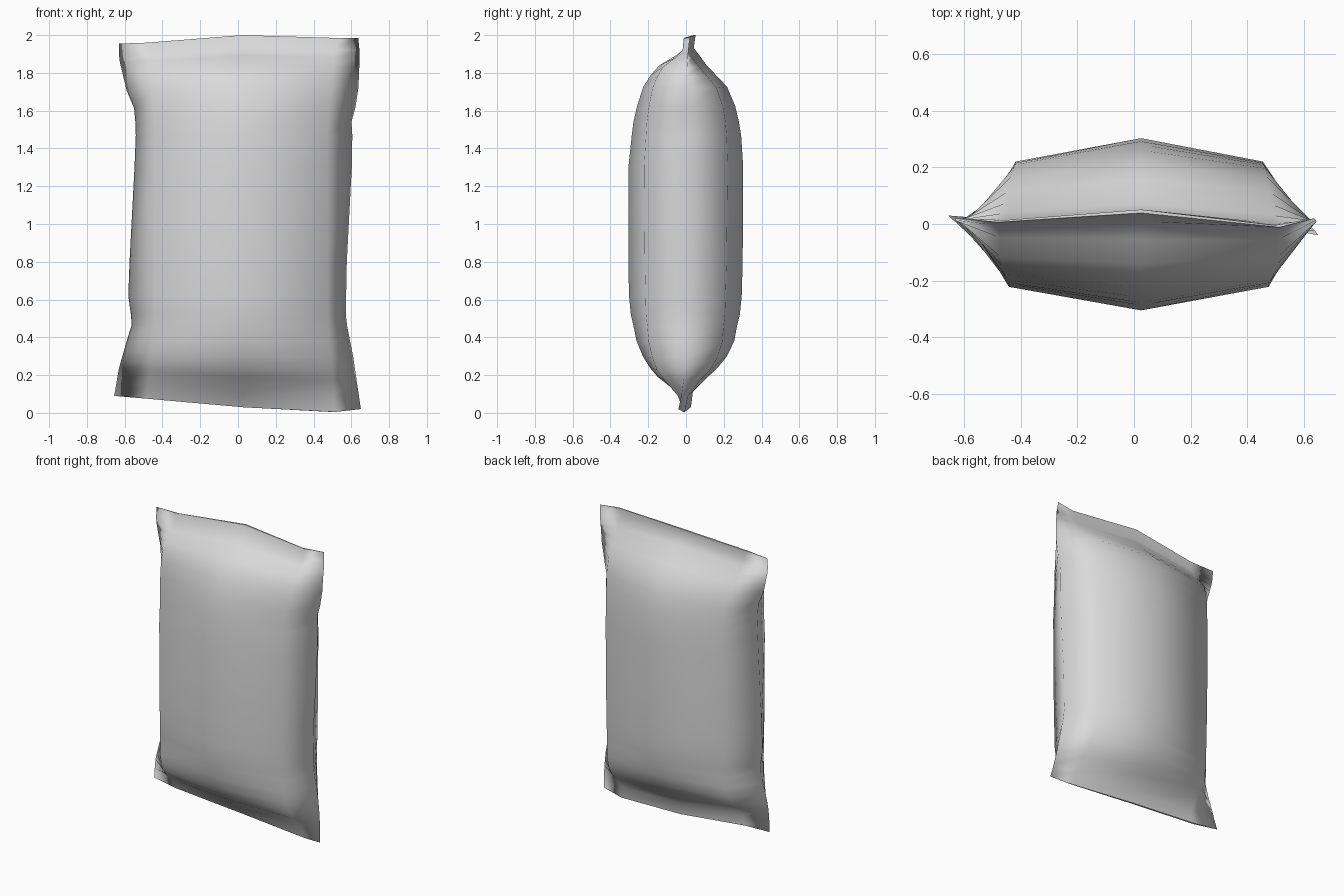
import bpy
import bmesh

default_cube = bpy.data.objects.get("Cube")
if default_cube:
    bpy.data.objects.remove(default_cube, do_unlink=True)


def make_material(name, colour):
    material = bpy.data.materials.new(name)
    material.use_nodes = True
    material.diffuse_color = colour
    material.node_tree.nodes["Principled BSDF"].inputs["Base Color"].default_value = colour
    return material


def sample(profile, height):
    """Linear lookup in a list of (height, value) pairs."""
    for (low, a), (high, b) in zip(profile, profile[1:]):
        if height <= high:
            factor = max(0, (height - low) / (high - low))
            return a + (b - a) * factor
    return profile[-1][1]


# Outlines of the side seams
left_edge = [(0, -.66), (.2, -.63), (.4, -.58), (.47, -.56), (.65, -.585), (1, -.56),
             (1.5, -.54), (1.62, -.55), (1.7, -.585), (1.9, -.63), (2, -.63)]
right_edge = [(0, .655), (.3, .61), (.5, .57), (1, .58), (1.4, .61), (1.55, .6),
              (1.66, .635), (1.9, .645), (2, .635)]

# Swelling of the pouch: height, depth to the front, depth to the back
swelling = [(.03, .006, .006), (.11, .06, .025), (.19, .155, .11), (.24, .195, .165),
            (.3, .23, .215), (.38, .262, .255), (.46, .278, .27), (.52, .292, .285),
            (.62, .302, .295), (.8, .305, .3), (1.3, .305, .303), (1.47, .287, .292),
            (1.54, .278, .28), (1.62, .26, .26), (1.72, .23, .213), (1.78, .195, .15),
            (1.83, .155, .095), (1.88, .075, .05), (1.92, .02, .012), (1.985, .006, .006)]
corner_share = [(.1, .6), (.24, .78), (.6, .71), (1.4, .73), (1.83, .78), (1.95, .6)]

# Waviness of the sealed ends, one value per column from left to right
top_rise = [-.03, -.025, .015, 0, 0]
top_wave = [.02, .01, .045, -.008, .02]
bottom_rise = [.06, .045, 0, -.025, -.01]
bottom_wave = [.03, .01, .02, -.01, -.04]


def column_point(column, height, side, depth):
    top = max(0, (height - 1.5) / .485)
    bottom = max(0, (.5 - height) / .47)
    corner = sample(corner_share, height)
    flare = .04 * max(top, bottom)
    x = [sample(left_edge, height), -.43 + .012 * side - flare, .025,
         .465 - .01 * side + flare, sample(right_edge, height)][column]
    share = [0, corner, 1, corner, 0][column]
    y = side * depth * share + top_wave[column] * top ** 3 + bottom_wave[column] * bottom ** 3
    z = height + top_rise[column] * top + bottom_rise[column] * bottom
    return x, y, z


# Pouch lofted from its bottom seal to its top seal
mesh = bmesh.new()
rings = []
for height, front_depth, back_depth in swelling:
    front = [(column, -1, front_depth) for column in range(5)]
    back = [(column, 1, back_depth) for column in (3, 2, 1)]
    rings.append([mesh.verts.new(column_point(c, height, side, depth))
                  for c, side, depth in front + back])
for lower, upper in zip(rings, rings[1:]):
    for i in range(8):
        j = (i + 1) % 8
        mesh.faces.new((lower[i], lower[j], upper[j], upper[i]))

# Thin strips closing both seals, with sharp rims
for ring in (rings[0], rings[-1]):
    strips = [mesh.faces.new([ring[i] for i in corners])
              for corners in ((0, 1, 7), (1, 2, 6, 7), (2, 3, 5, 6), (3, 4, 5))]
    for strip in strips:
        for edge in strip.edges:
            edge.smooth = False
for face in mesh.faces:
    face.smooth = True
bmesh.ops.recalc_face_normals(mesh, faces=mesh.faces)

data = bpy.data.meshes.new("sealed_pouch")
mesh.to_mesh(data)
mesh.free()
pouch = bpy.data.objects.new("sealed_pouch", data)
bpy.context.collection.objects.link(pouch)
data.materials.append(make_material("light grey foil", (.7, .7, .7, 1)))
